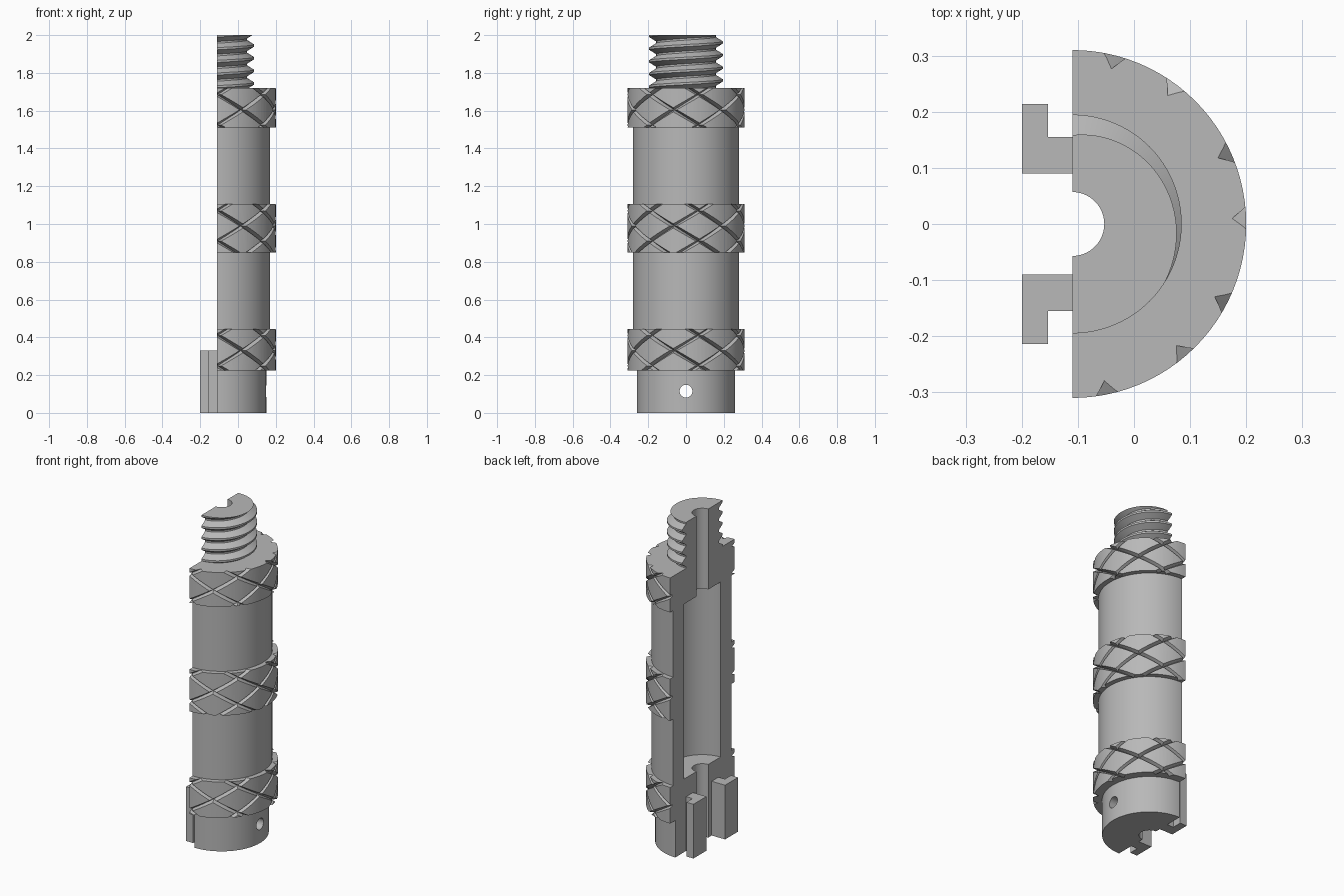
import bpy
import bmesh
from math import pi, radians, tan
from mathutils import Vector, Matrix

if "Cube" in bpy.data.objects:
    bpy.data.objects.remove(bpy.data.objects["Cube"], do_unlink=True)

AXIS_X = -0.11          # the sectioned face lies on the turning axis
BORE, CAVITY, BASE_R, BARREL_R, COLLAR_R = 0.057, 0.175, 0.26, 0.28, 0.31
SHOULDER, TOP = 1.72, 2.0

steel = bpy.data.materials.new("grey_steel")
steel.use_nodes = True
steel.diffuse_color = (0.48, 0.48, 0.48, 1)
steel.node_tree.nodes["Principled BSDF"].inputs["Base Color"].default_value = steel.diffuse_color


def finish(bm, name):
    bmesh.ops.recalc_face_normals(bm, faces=bm.faces)
    mesh = bpy.data.meshes.new(name)
    bm.to_mesh(mesh)
    bm.free()
    mesh.materials.append(steel)
    obj = bpy.data.objects.new(name, mesh)
    bpy.context.collection.objects.link(obj)
    return obj


def activate(obj):
    bpy.ops.object.select_all(action='DESELECT')
    obj.select_set(True)
    bpy.context.view_layer.objects.active = obj


def smooth(obj):
    activate(obj)
    bpy.ops.object.shade_smooth_by_angle(angle=radians(25))


def sweep(bm, section, start=-pi / 2, end=pi / 2, steps=48, rise=0.0):
    """Turn a closed (radius, z) section about the axis, climbing by rise per radian."""
    rows = []
    for i in range(steps + 1):
        turn = (end - start) * i / steps
        spin = Matrix.Rotation(start + turn, 3, 'Z')
        rows.append([bm.verts.new(spin @ Vector((r, 0, z + rise * turn)) + Vector((AXIS_X, 0, 0)))
                     for r, z in section])
    n = len(section)
    for a, b in zip(rows, rows[1:]):
        for j in range(n):
            k = (j + 1) % n
            bm.faces.new((a[j], a[k], b[k], b[j]))
    bm.faces.new(rows[0])
    bm.faces.new(rows[-1])


def cut(obj, cutter):
    cutter.hide_render = True
    mod = obj.modifiers.new("cut", 'BOOLEAN')
    mod.operation = 'DIFFERENCE'
    mod.solver = 'EXACT'
    mod.object = cutter
    activate(obj)
    bpy.ops.object.modifier_apply(modifier=mod.name)
    bpy.data.objects.remove(cutter, do_unlink=True)


# Half-sectioned barrel with its base, bore and inner chamber
bm = bmesh.new()
sweep(bm, [(BORE, 0), (BASE_R, 0), (BASE_R, 0.225), (BARREL_R, 0.225),
           (BARREL_R, SHOULDER), (BORE, SHOULDER), (BORE, 1.51),
           (CAVITY, 1.51), (CAVITY, 0.445), (BORE, 0.445)])
barrel = finish(bm, "barrel")

# Cross hole through the base wall
bm = bmesh.new()
bmesh.ops.create_cone(bm, cap_ends=True, segments=32, radius1=0.034, radius2=0.034, depth=0.4,
                      matrix=Matrix.Translation((0.11, 0, 0.115)) @ Matrix.Rotation(pi / 2, 4, 'Y'))
cut(barrel, finish(bm, "cross_hole_cutter"))
smooth(barrel)

# Knurled collars: two opposed families of helical V grooves
GROOVES = 7
climb = COLLAR_R * tan(radians(30))


def groove_cutter(low, high, hand, phase):
    bm = bmesh.new()
    margin = 0.03
    span = (high - low + 2 * margin) / climb
    for k in range(GROOVES):
        at_top = phase + k * 2 * pi / GROOVES
        first = at_top - hand * (high - low + margin) / climb
        z = low - margin
        sweep(bm, [(0.285, z), (0.325, z - 0.018), (0.325, z + 0.018)],
              first, first + hand * span, 36, hand * climb)
    return finish(bm, "groove_cutter")


for name, low, high in (("lower_collar", 0.225, 0.445),
                        ("middle_collar", 0.85, 1.105),
                        ("upper_collar", 1.51, SHOULDER)):
    bm = bmesh.new()
    sweep(bm, [(BARREL_R, low), (COLLAR_R, low), (COLLAR_R, high), (BARREL_R, high)])
    collar = finish(bm, name)
    for hand, phase in ((1, 24.4), (-1, 2)):
        cut(collar, groove_cutter(low, high, hand, radians(phase)))
    smooth(collar)

# Threaded stud, swept past both ends and trimmed flat
pitch, crest, root = 0.067, 0.195, 0.158
section = []
for tooth in range(-6, 3):
    mid = TOP - 0.005 + tooth * pitch
    section += [(root, mid - 0.43 * pitch), (crest, mid - 0.085 * pitch),
                (crest, mid + 0.085 * pitch), (root, mid + 0.43 * pitch)]
section = [(BORE, section[0][1])] + section + [(BORE, section[-1][1])]
bm = bmesh.new()
sweep(bm, section, rise=pitch / (2 * pi))
for z, side in ((SHOULDER, -1), (TOP, 1)):
    res = bmesh.ops.bisect_plane(bm, geom=bm.verts[:] + bm.edges[:] + bm.faces[:],
                                 plane_co=(0, 0, z), plane_no=(0, 0, side), clear_outer=True)
    rim = [e for e in res["geom_cut"] if isinstance(e, bmesh.types.BMEdge)]
    bmesh.ops.edgeloop_fill(bm, edges=rim)
smooth(finish(bm, "threaded_stud"))

# L-shaped prongs standing off the sectioned face
outline = [(AXIS_X, 0.09), (AXIS_X, 0.155), (-0.153, 0.155),
           (-0.153, 0.214), (-0.2, 0.214), (-0.2, 0.09)]
for name, side in (("back_prong", 1), ("front_prong", -1)):
    bm = bmesh.new()
    face = bm.faces.new([bm.verts.new((x, side * y, 0)) for x, y in outline])
    res = bmesh.ops.extrude_face_region(bm, geom=[face])
    bmesh.ops.translate(bm, vec=(0, 0, 0.33),
                        verts=[v for v in res["geom"] if isinstance(v, bmesh.types.BMVert)])
    if not any(f.calc_center_median().z < 0.001 for f in bm.faces):
        bm.faces.new([v for v in bm.verts if v.co.z < 0.001])
    finish(bm, name)
